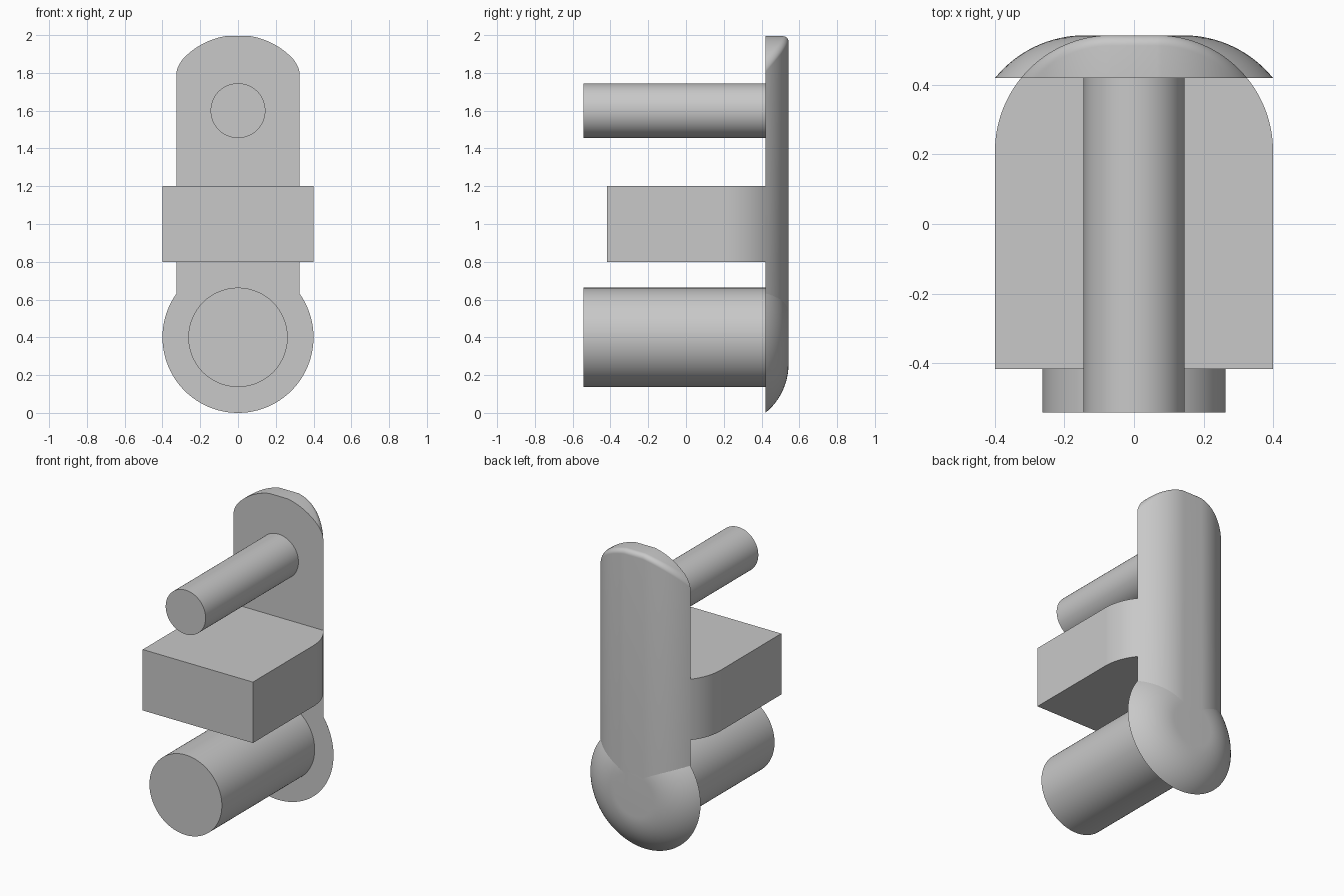
import bpy, bmesh
from math import sin, cos, asin, pi, sqrt
from mathutils import Matrix, Vector

if "Cube" in bpy.data.objects:
    bpy.data.objects.remove(bpy.data.objects["Cube"])

GREY = bpy.data.materials.new("light_grey")
GREY.use_nodes = True
GREY.diffuse_color = (0.58, 0.58, 0.58, 1)
GREY.node_tree.nodes["Principled BSDF"].inputs["Base Color"].default_value = GREY.diffuse_color

FACE, BACK, FRONT = 0.42, 0.543, -0.543   # y of mounting face, back and pin ends
ROUND = 1 / 3                             # radius of the rounded back edges
HALF = 0.4                                # half width, also the end radius
LOW, HIGH = 0.4, 1.6                      # heights of the two pins
FILLET = 0.03
CY = BACK - ROUND
CX = HALF - ROUND


def finish(name, bm):
    bmesh.ops.recalc_face_normals(bm, faces=bm.faces)
    mesh = bpy.data.meshes.new(name)
    bm.to_mesh(mesh)
    bm.free()
    obj = bpy.data.objects.new(name, mesh)
    bpy.context.collection.objects.link(obj)
    mesh.materials.append(GREY)
    bpy.ops.object.select_all(action='DESELECT')
    obj.select_set(True)
    bpy.context.view_layer.objects.active = obj
    bpy.ops.object.shade_smooth_by_angle(angle=pi / 6)
    return obj


def bridge(bm, a, b):
    for i in range(len(a) - 1):
        corners = list(dict.fromkeys((a[i], a[i + 1], b[i + 1], b[i])))
        bm.faces.new(corners)


def pin(name, radius, z):
    bm = bmesh.new()
    place = Matrix.Translation((0, (FRONT + FACE) / 2, z)) @ Matrix.Rotation(pi / 2, 4, 'X')
    bmesh.ops.create_cone(bm, cap_ends=True, segments=96, radius1=radius,
                          radius2=radius, depth=FACE - FRONT, matrix=place)
    finish(name, bm)


def back_curve(inset=0.0, steps=20):
    """Rounded back outline from left to right, ending on the mounting face."""
    r = ROUND - inset
    start = asin((FACE - CY) / r)
    angles = [start + (pi / 2 - start) * i / steps for i in range(steps + 1)]
    right = [(CX + r * cos(a), CY + r * sin(a)) for a in angles]
    return [(-x, y) for x, y in right] + right[::-1]


# Pins
pin("upper_pin", 0.145, HIGH)
pin("lower_pin", 0.263, LOW)

# Middle block with rounded rear corners, ending at the mounting face
bm = bmesh.new()
end = asin((FACE - CY) / ROUND)
side = [(CX + ROUND * cos(end * i / 16), CY + ROUND * sin(end * i / 16)) for i in range(17)]
outline = [(HALF, -0.417)] + side
outline += [(-x, y) for x, y in reversed(outline)]
base = bm.faces.new([bm.verts.new((x, y, 0.8)) for x, y in outline])
top = bmesh.ops.extrude_face_region(bm, geom=[base])["geom"]
bmesh.ops.translate(bm, vec=Vector((0, 0, 0.4)),
                    verts=[v for v in top if isinstance(v, bmesh.types.BMVert)])
finish("middle_block", bm)

# Domed round foot of the back plate
bm = bmesh.new()
rings = []
rim = asin((FACE - CY) / ROUND)
flat = HALF - ROUND * cos(rim)
for k in range(17):
    a = rim + (pi / 2 - rim) * k / 16
    r = flat + ROUND * cos(a)
    ring = [bm.verts.new((r * cos(t * pi / 48), CY + ROUND * sin(a), LOW + r * sin(t * pi / 48)))
            for t in range(96)]
    rings.append(ring + ring[:1])
for a, b in zip(rings, rings[1:]):
    bridge(bm, a, b)
bm.faces.new(rings[0][:-1])
bm.faces.new(rings[-1][:-1])
finish("plate_foot", bm)

# Upright back plate with an arched, filleted top
bm = bmesh.new()
rings = [[bm.verts.new((x, y, LOW)) for x, y in back_curve()]]
for k in range(9):
    t = pi / 2 * k / 8
    rings.append([bm.verts.new((x, y, HIGH + sqrt(HALF ** 2 - x * x) - FILLET * (1 - sin(t))))
                  for x, y in back_curve(FILLET * (1 - cos(t)))])
for a, b in zip(rings, rings[1:]):
    bridge(bm, a, b)
last = rings[-1]
edge = [last[0]] + [bm.verts.new((v.co.x, FACE, v.co.z)) for v in last[1:-1]] + [last[-1]]
bridge(bm, last, edge)
bm.faces.new([r[0] for r in rings] + edge[1:-1] + [r[-1] for r in reversed(rings)])
bm.faces.new(rings[0])
finish("back_plate", bm)
